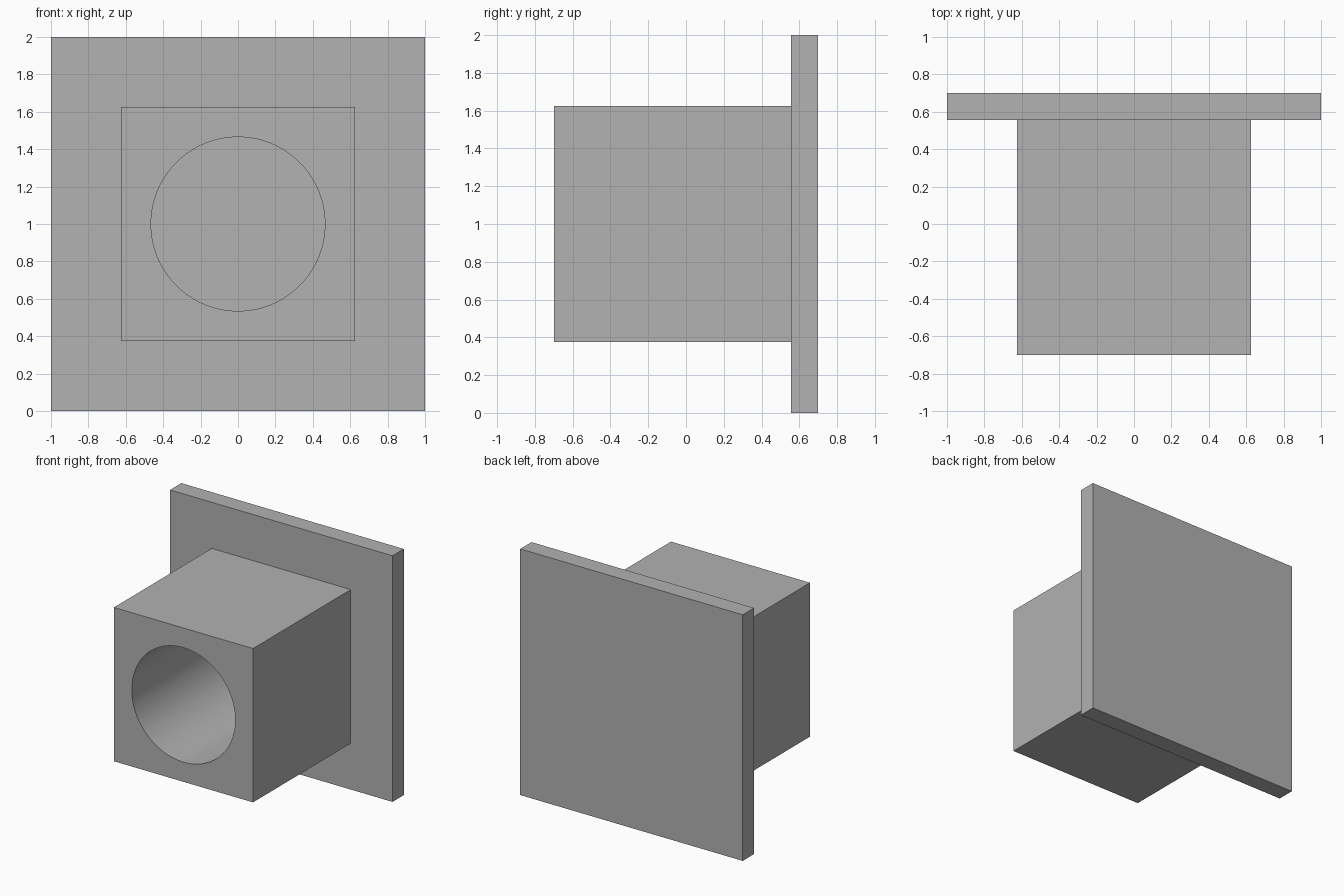
import bpy
import bmesh
import math

cube = bpy.data.objects.get("Cube")
if cube:
    bpy.data.objects.remove(cube, do_unlink=True)

# Main sizes
MID_Z = 1.0
FRONT, JOINT, BACK = -0.7, 0.555, 0.7
BLOCK_WIDTH = 1.25
BORE_RADIUS = 0.465

grey = bpy.data.materials.new("plain_grey")
grey.use_nodes = True
colour = (0.445, 0.445, 0.445, 1.0)
grey.diffuse_color = colour
grey.node_tree.nodes["Principled BSDF"].inputs["Base Color"].default_value = colour


def box(name, width, y0, y1):
    """Square box running from y0 to y1."""
    bpy.ops.mesh.primitive_cube_add(size=1, location=(0, (y0 + y1) / 2, MID_Z))
    ob = bpy.context.object
    ob.name = name
    ob.scale = (width, y1 - y0, width)
    bpy.ops.object.transform_apply(location=True, rotation=True, scale=True)
    ob.data.materials.append(grey)
    return ob


# Square flange at the back
box("flange_plate", 2.0, JOINT, BACK)

# Cutter for the round bore
bpy.ops.mesh.primitive_cylinder_add(
    vertices=128, radius=BORE_RADIUS, depth=2 * (JOINT - FRONT),
    location=(0, (FRONT + JOINT) / 2, MID_Z), rotation=(math.pi / 2, 0, 0))
cutter = bpy.context.object
cutter.name = "bore_cutter"
cutter.hide_render = True
cutter.data.materials.append(grey)

# Block with the bore running back to the flange
block = box("bored_block", BLOCK_WIDTH, FRONT, JOINT)
cut = block.modifiers.new("bore", 'BOOLEAN')
cut.operation = 'DIFFERENCE'
cut.solver = 'EXACT'
cut.object = cutter
bpy.ops.object.modifier_apply(modifier=cut.name)
bpy.data.objects.remove(cutter, do_unlink=True)

# Drop the block's hidden rear faces, which lie against the flange
bm = bmesh.new()
bm.from_mesh(block.data)
rear = [f for f in bm.faces if f.normal.y > 0.9]
bmesh.ops.delete(bm, geom=rear, context='FACES')
bm.to_mesh(block.data)
bm.free()

bpy.ops.object.shade_smooth_by_angle(angle=math.radians(30))
